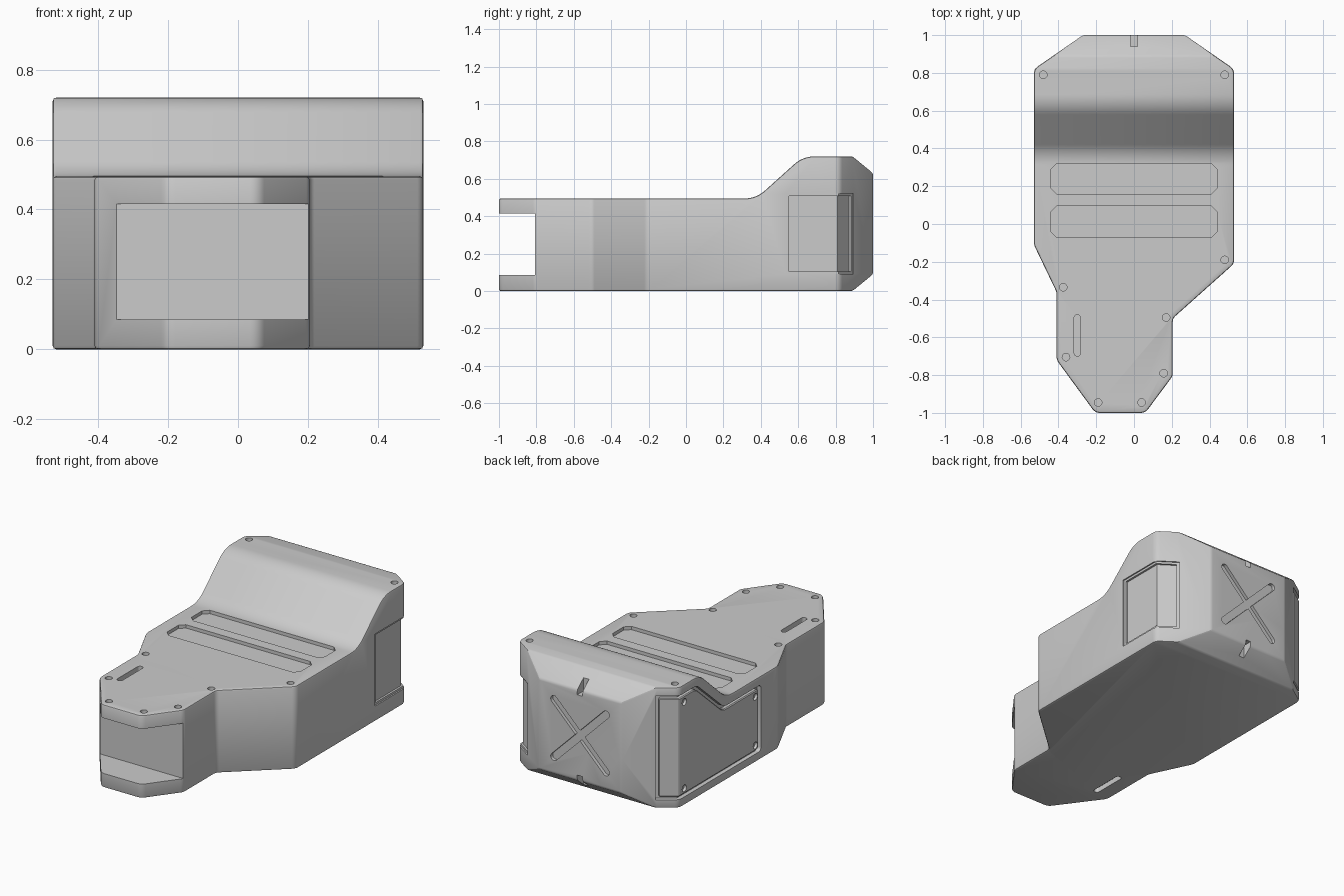
import bpy, bmesh, math
from mathutils import Vector

if "Cube" in bpy.data.objects:
    bpy.data.objects.remove(bpy.data.objects["Cube"])


def fillet(pts, seg=5):
    """Round 2D corners given as (a, b, radius)."""
    out = []
    for i, (a, b, r) in enumerate(pts):
        p = Vector((a, b))
        if r == 0:
            out.append(p)
            continue
        u = (Vector(pts[i - 1][:2]) - p).normalized()
        v = (Vector(pts[(i + 1) % len(pts)][:2]) - p).normalized()
        half = u.angle(v) / 2
        t = r / math.tan(half)
        centre = p + (u + v).normalized() * (r / math.sin(half))
        s, e = p + u * t - centre, p + v * t - centre
        ang = s.angle_signed(e)
        for k in range(seg + 1):
            w = k / seg
            d = (s * math.sin((1 - w) * abs(ang)) + e * math.sin(w * abs(ang)))
            out.append(centre + d / math.sin(abs(ang)))
    return out


def prism(name, pts, axis, lo, hi):
    """Extrude a 2D outline along an axis."""
    def place(p, h):
        a, b = p[0], p[1]
        return {'x': (h, a, b), 'y': (a, h, b), 'z': (a, b, h)}[axis]
    bm = bmesh.new()
    bot = [bm.verts.new(place(p, lo)) for p in pts]
    top = [bm.verts.new(place(p, hi)) for p in pts]
    bm.faces.new(bot)
    bm.faces.new(top)
    n = len(pts)
    for i in range(n):
        j = (i + 1) % n
        bm.faces.new((bot[i], bot[j], top[j], top[i]))
    bmesh.ops.recalc_face_normals(bm, faces=bm.faces)
    me = bpy.data.meshes.new(name)
    bm.to_mesh(me)
    bm.free()
    ob = bpy.data.objects.new(name, me)
    bpy.context.collection.objects.link(ob)
    return ob


def apply(ob, mod):
    bpy.context.view_layer.objects.active = ob
    bpy.ops.object.modifier_apply(modifier=mod.name)


def boolean(ob, tool, op='DIFFERENCE'):
    m = ob.modifiers.new("bool", 'BOOLEAN')
    m.operation, m.solver, m.object = op, 'EXACT', tool
    apply(ob, m)
    bpy.data.objects.remove(tool)
    return ob


def bevel(ob, width, seg=2):
    m = ob.modifiers.new("bevel", 'BEVEL')
    m.width, m.segments = width, seg
    m.limit_method, m.angle_limit = 'ANGLE', math.radians(30)
    apply(ob, m)


def circle(x, y, r, n=20):
    return [(x + r * math.cos(i * math.tau / n), y + r * math.sin(i * math.tau / n)) for i in range(n)]


def rect(x0, x1, y0, y1, c=0.0):
    """Rectangle with cut corners."""
    if c == 0:
        return [(x0, y0), (x1, y0), (x1, y1), (x0, y1)]
    return [(x0 + c, y0), (x1 - c, y0), (x1, y0 + c), (x1, y1 - c),
            (x1 - c, y1), (x0 + c, y1), (x0, y1 - c), (x0, y0 + c)]


def capsule(cx, cy, length, r, ang, n=8):
    pts = []
    for side in (0, 1):
        for k in range(n + 1):
            a = -math.pi / 2 + math.pi * (k / n + side)
            x = (length / 2 - r) * (1 - 2 * side) + r * math.cos(a)
            y = r * math.sin(a)
            pts.append((cx + x * math.cos(ang) - y * math.sin(ang),
                        cy + x * math.sin(ang) + y * math.cos(ang)))
    return pts


def wrap(s, y0, reach, d_in, d_out):
    """Plan strip following the side wall and its rear chamfer."""
    def line(d):
        return [(0.53 - d, y0), (0.53 - d, 0.82 - 0.524 * d),
                (0.53 - 0.822 * reach - 0.569 * d, 0.82 + 0.569 * reach - 0.822 * d)]
    return [(s * x, y) for x, y in line(d_in) + line(d_out)[::-1]]


# Body: plan outline intersected with the side profile
plan = [(-0.27, 1, 0), (0.27, 1, 0), (0.53, 0.82, 0.05), (0.53, -0.21, 0.05),
        (0.205, -0.50, 0.04), (0.205, -0.805, 0.05), (0.06, -1, 0.05),
        (-0.205, -1, 0.05), (-0.41, -0.72, 0.06), (-0.41, -0.36, 0.05),
        (-0.53, -0.11, 0.08), (-0.53, 0.82, 0.05)]
side = [(-1.1, 0, 0), (0.89, 0, 0), (1, 0.09, 0), (1, 0.63, 0), (0.89, 0.72, 0),
        (0.625, 0.72, 0.16), (0.375, 0.495, 0.16), (-1.1, 0.495, 0)]
body = prism("camera_body", fillet(plan), 'z', -0.2, 1)
body.name = "main_body"
boolean(body, prism("profile", fillet(side, 8), 'x', -1, 1), 'INTERSECT')
bevel(body, 0.01)

# Front jaw notch
boolean(body, prism("notch", rect(-1.2, -0.806, 0.085, 0.415), 'x', -1, 1))

# Top recesses and narrow slots
for y0, y1 in ((0.16, 0.32), (-0.07, 0.095)):
    boolean(body, prism("recess", rect(-0.44, 0.44, y0, y1, 0.03), 'z', 0.475, 0.6))
for lo, hi in ((0.465, 0.6), (-0.1, 0.03)):
    boolean(body, prism("slot", capsule(-0.30, -0.59, 0.22, 0.017, math.pi / 2), 'z', lo, hi))

# Screw holes in the top
for x, y, z in ((-0.48, 0.79, 0.72), (0.48, 0.79, 0.72), (0.48, -0.19, 0.495),
                (0.17, -0.495, 0.495), (0.157, -0.79, 0.495), (0.04, -0.945, 0.495),
                (-0.19, -0.945, 0.495), (-0.36, -0.705, 0.495), (-0.375, -0.335, 0.495)):
    boolean(body, prism("hole", circle(x, y, 0.02), 'z', z - 0.02, z + 0.1))

# Crossed grooves and two notches on the back
for ang in (math.pi / 4, -math.pi / 4):
    boolean(body, prism("cross", capsule(0, 0.36, 0.53, 0.022, ang), 'y', 0.98, 1.1))
for z0, z1 in ((0.60, 0.8), (-0.1, 0.12)):
    boolean(body, prism("rear_notch", rect(0.94, 1.1, z0, z1), 'x', -0.018, 0.018))

# Right side wrapped recess, stepped
boolean(body, prism("window", wrap(1, 0.535, 0.135, 0.008, -0.05), 'z', 0.092, 0.522))
boolean(body, prism("window", wrap(1, 0.55, 0.12, 0.02, -0.05), 'z', 0.105, 0.509))


# Left side cover sitting in a recess
def cover_shape(name, gap, reach, d_in, d_out):
    outline = [(0.05 + gap, 0.05 + gap, 0.02), (1.1, 0.05 + gap, 0), (1.1, 0.67 - gap, 0),
               (0.655 + gap / 2, 0.67 - gap, 0.08), (0.40 + gap / 2, 0.445 - gap, 0.08),
               (0.05 + gap, 0.445 - gap, 0.02)]
    ob = prism(name, wrap(-1, 0, reach, d_in, d_out), 'z', -0.2, 1)
    return boolean(ob, prism("outline", fillet(outline), 'x', -1, 0), 'INTERSECT')


boolean(body, cover_shape("cover_recess", 0, 0.13, 0.025, -0.05))
cover = cover_shape("side_cover", 0.018, 0.112, 0.03, 0.002)
bevel(cover, 0.005, 1)
for y, z in ((0.10, 0.10), (0.10, 0.39), (0.77, 0.10), (0.77, 0.615)):
    boolean(cover, prism("hole", circle(y, z, 0.02), 'x', -0.7, -0.512))

for ob in (body, cover):
    bpy.ops.object.select_all(action='DESELECT')
    ob.select_set(True)
    bpy.context.view_layer.objects.active = ob
    bpy.ops.object.shade_smooth_by_angle(angle=math.radians(25))
